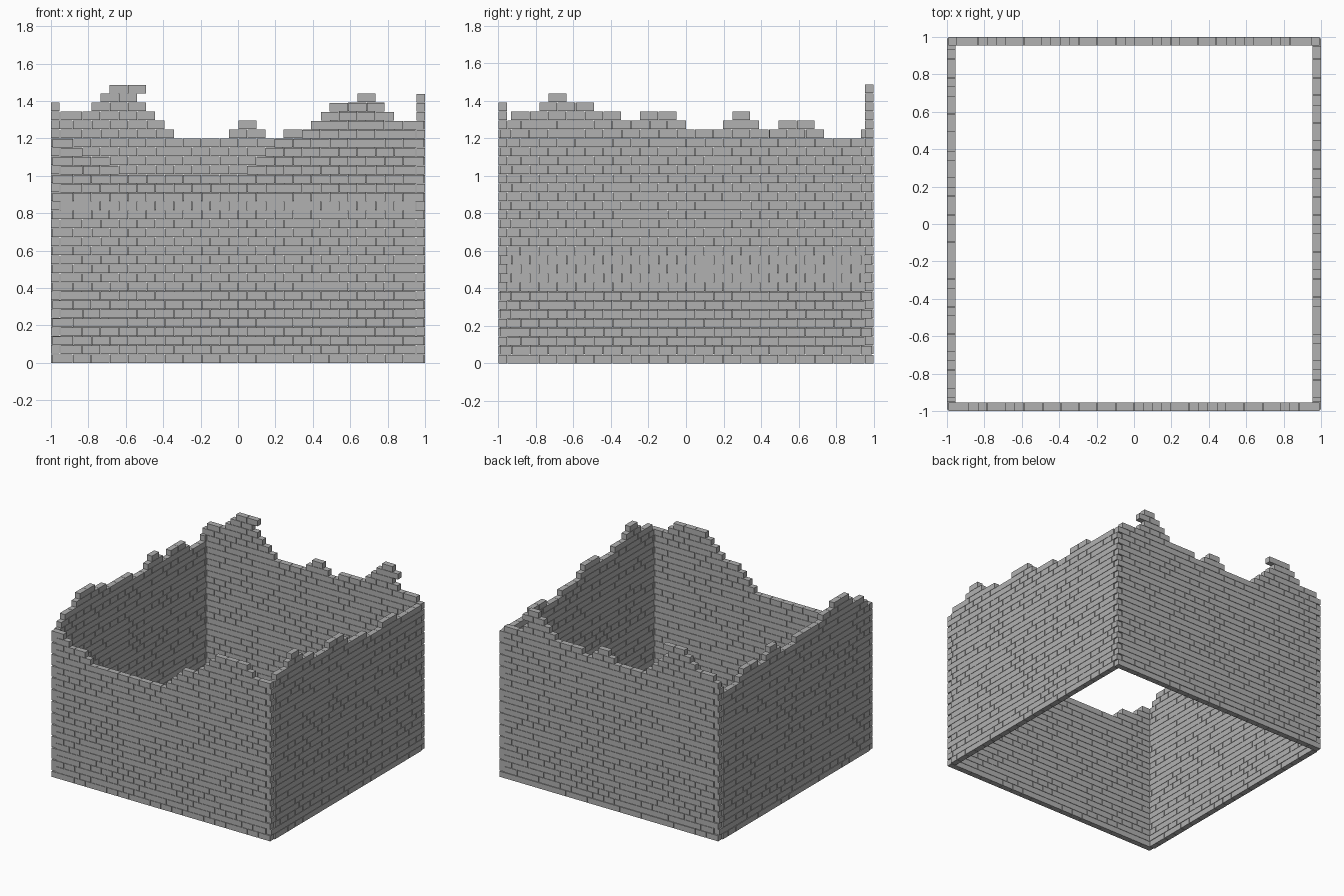
import bpy, bmesh, random
from mathutils import Matrix

if "Cube" in bpy.data.objects:
    bpy.data.objects.remove(bpy.data.objects["Cube"])

COURSE = 0.048      # course spacing
PITCH = 0.098       # brick spacing along the wall
GAP = 0.0025        # open joint
THICK = 0.046       # wall thickness
random.seed(4)

# Grey stone
stone = bpy.data.materials.new("grey_stone")
stone.diffuse_color = (0.44, 0.44, 0.44, 1)
stone.use_nodes = True
stone.node_tree.nodes["Principled BSDF"].inputs["Base Color"].default_value = stone.diffuse_color


def height_at(profile, s):
    """Broken wall height at position s, interpolated along the profile."""
    for (a, ha), (b, hb) in zip(profile, profile[1:]):
        if a <= s <= b:
            return ha + (hb - ha) * (s - a) / (b - a)
    return profile[-1][1]


def course_bricks(course, full):
    """Start and end of every brick in one course of the running bond."""
    lim = 0.993 if full else 1.0 - THICK - GAP
    shift = 0.5 * PITCH if course % 2 else 0.0
    cuts = [k * PITCH + shift for k in range(-12, 12)]
    cuts = [-lim] + [c for c in cuts if abs(c) < lim - 0.021] + [lim]
    # slightly uneven joints, as in hand-laid work
    cuts[1:-1] = [c + random.uniform(-0.002, 0.002) for c in cuts[1:-1]]
    return list(zip(cuts, cuts[1:]))


def build_wall(name, profile, along_x, side):
    bm = bmesh.new()
    for c in range(31):
        full = (c % 2 == 0) == along_x      # walls take turns at the corner
        for a, b in course_bricks(c, full):
            if (c + 1) * COURSE > height_at(profile, (a + b) / 2) + 0.022:
                continue
            length = b - a - GAP
            off = side * (1 - THICK / 2)
            # opposite walls sit a hair apart in level
            lift = 0.0015 if c and side * (1 if along_x else -1) > 0 else 0
            z = c * COURSE + (COURSE - GAP) / 2 + lift
            mid = (a + b) / 2
            if along_x:
                loc, size = (mid, off, z), (length, THICK, COURSE - GAP)
            else:
                loc, size = (off, mid, z), (THICK, length, COURSE - GAP)
            m = Matrix.Translation(loc) @ Matrix.Diagonal((*size, 1))
            bmesh.ops.create_cube(bm, size=1, matrix=m)
    mesh = bpy.data.meshes.new(name)
    bm.to_mesh(mesh)
    bm.free()
    mesh.materials.append(stone)
    bpy.context.collection.objects.link(bpy.data.objects.new(name, mesh))


# Ruined top edges: (position along wall, height)
front = [(-1, 1.2), (-.9, 1.2), (-.75, 1.11), (-.55, 1.01), (.04, 1.01),
         (.2, 1.15), (.4, 1.3), (.5, 1.39), (.73, 1.39), (.85, 1.33), (1, 1.3)]
back = [(-1, 1.3), (-.9, 1.34), (-.8, 1.37), (-.69, 1.49), (-.52, 1.49),
        (-.49, 1.37), (-.36, 1.21), (-.06, 1.2), (0, 1.29), (.09, 1.29),
        (.15, 1.2), (.22, 1.2), (.27, 1.24), (.4, 1.25), (.5, 1.29),
        (.64, 1.44), (.73, 1.44), (.79, 1.3), (.9, 1.23), (1, 1.17)]
right = [(-1, 1.31), (-.9, 1.32), (-.8, 1.35), (-.73, 1.44), (-.64, 1.44),
         (-.56, 1.37), (-.45, 1.3), (-.3, 1.27), (-.22, 1.34), (-.07, 1.34),
         (.02, 1.25), (.15, 1.23), (.4, 1.21), (.5, 1.25), (.6, 1.24),
         (.75, 1.2), (1, 1.19)]
left = [(-1, 1.21), (-.85, 1.27), (-.7, 1.34), (-.6, 1.39), (-.5, 1.39),
        (-.42, 1.34), (-.3, 1.29), (-.05, 1.29), (.02, 1.25), (.17, 1.24),
        (.25, 1.34), (.33, 1.34), (.4, 1.25), (.48, 1.26), (.53, 1.3),
        (.66, 1.3), (.74, 1.2), (.9, 1.2), (1, 1.27)]

build_wall("front_wall", front, True, -1)
build_wall("back_wall", back, True, 1)
build_wall("right_wall", right, False, 1)
build_wall("left_wall", left, False, -1)
